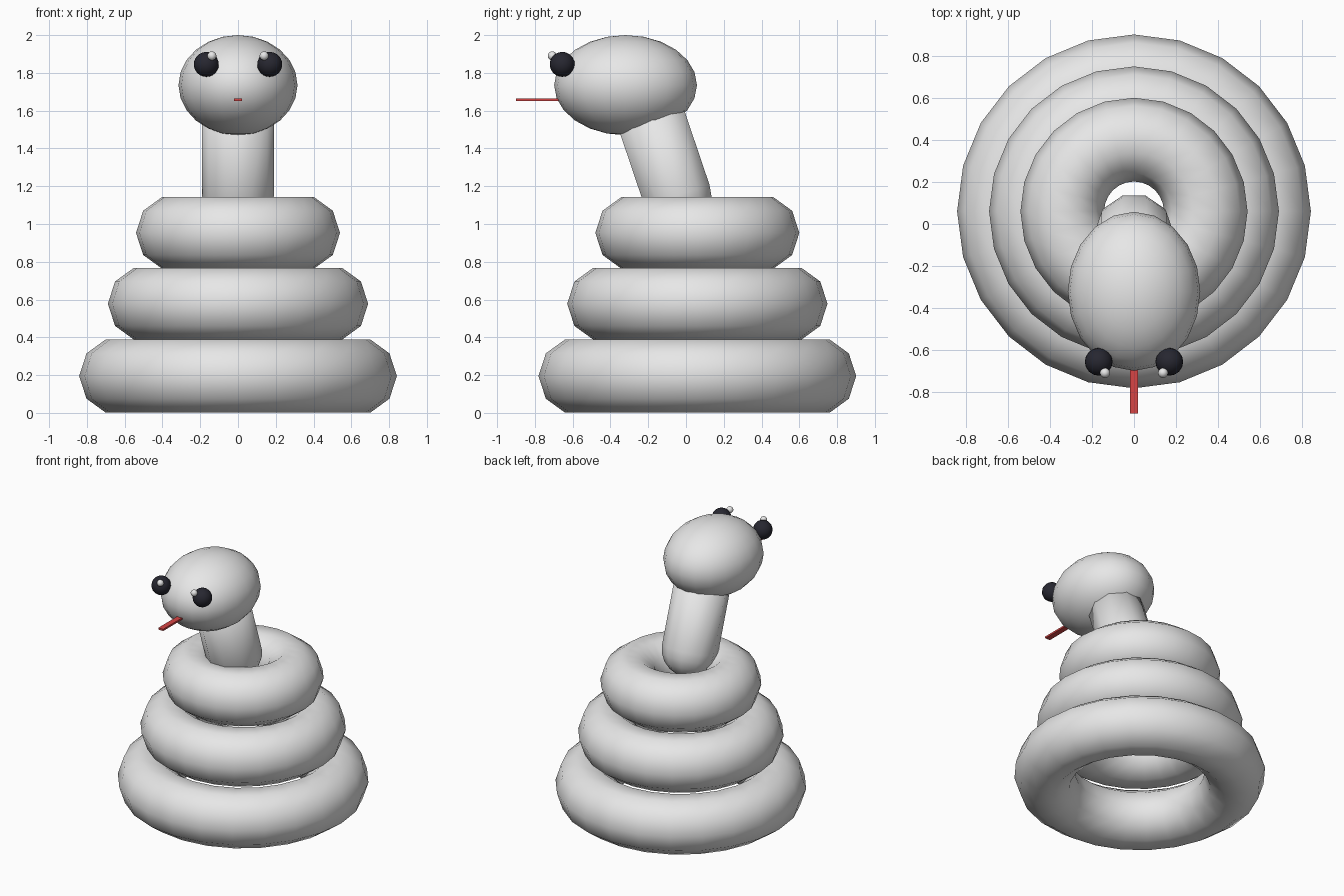
import bpy, bmesh, math

if "Cube" in bpy.data.objects:
    bpy.data.objects.remove(bpy.data.objects["Cube"])


def material(name, r, g, b):
    m = bpy.data.materials.new(name)
    m.diffuse_color = (r, g, b, 1)
    m.use_nodes = True
    m.node_tree.nodes["Principled BSDF"].inputs["Base Color"].default_value = m.diffuse_color
    return m


GREY = material("body_grey", 0.8, 0.8, 0.8)
BLACK = material("eye_black", 0.02, 0.02, 0.03)
WHITE = material("glint_white", 0.85, 0.85, 0.85)
RED = material("tongue_red", 0.68, 0.06, 0.06)


def finish(name, mat, smooth=True):
    ob = bpy.context.object
    ob.name = name
    ob.data.materials.append(mat)
    if smooth:
        bpy.ops.object.shade_smooth()
    return ob


def ball(name, mat, loc, size, segments, rings):
    bpy.ops.mesh.primitive_uv_sphere_add(segments=segments, ring_count=rings, radius=1, location=loc)
    ob = finish(name, mat)
    ob.scale = size
    return ob


# stacked body coils
for name, major, minor, z in (("lower_coil", 0.637, 0.204, 0.195),
                              ("middle_coil", 0.489, 0.200, 0.578),
                              ("upper_coil", 0.341, 0.199, 0.953)):
    bpy.ops.mesh.primitive_torus_add(major_segments=24, minor_segments=10, major_radius=major,
                                     minor_radius=minor, location=(0, 0.06, z))
    finish(name, GREY)

# leaning neck: round-bottomed ten-sided tube, turned from a profile
R, LENGTH = 0.19, 0.53
profile = [(R * math.sin(a), -R * math.cos(a)) for a in (math.pi / 10 * i for i in range(6))]
profile += [(R, LENGTH), (0, LENGTH)]
bm = bmesh.new()
verts = [bm.verts.new((x, 0, z)) for x, z in profile]
edges = [bm.edges.new(pair) for pair in zip(verts, verts[1:])]
bmesh.ops.spin(bm, geom=verts + edges, cent=(0, 0, 0), axis=(0, 0, 1),
               angle=2 * math.pi, steps=10)
bmesh.ops.remove_doubles(bm, verts=bm.verts[:], dist=0.0005)
bmesh.ops.recalc_face_normals(bm, faces=bm.faces[:])
mesh = bpy.data.meshes.new("neck")
bm.to_mesh(mesh)
bm.free()
neck = bpy.data.objects.new("neck", mesh)
bpy.context.collection.objects.link(neck)
neck.location = (0, -0.047, 1.15)
neck.rotation_euler.x = 0.326
mesh.materials.append(GREY)
mesh.polygons.foreach_set("use_smooth", [True] * len(mesh.polygons))

# head
ball("head", GREY, (0, -0.32, 1.735), (0.315, 0.378, 0.265), 20, 12)

# eyes with glints
for side, s in (("left", 1), ("right", -1)):
    ball(side + "_eye", BLACK, (s * 0.168, -0.655, 1.845), (0.066,) * 3, 16, 12)
    ball(side + "_eye_glint", WHITE, (s * 0.138, -0.708, 1.89), (0.024,) * 3, 12, 8)

# tongue
bpy.ops.mesh.primitive_cube_add(size=1, location=(0, -0.75, 1.658))
bpy.context.object.scale = (0.04, 0.3, 0.013)
finish("tongue", RED, smooth=False)
